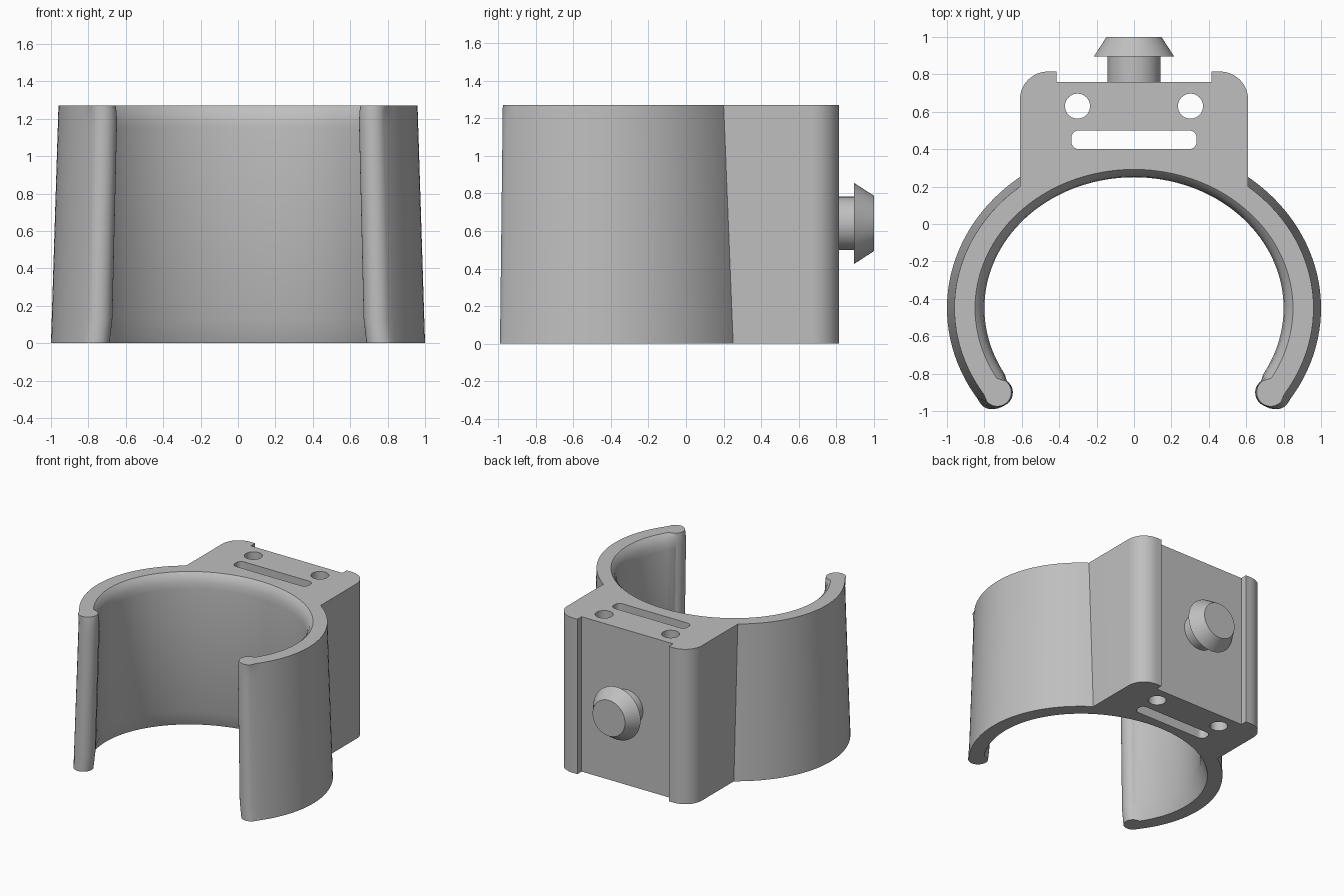
import bpy, bmesh
from math import sin, cos, pi, radians, sqrt

if "Cube" in bpy.data.objects:
    bpy.data.objects.remove(bpy.data.objects["Cube"], do_unlink=True)

HEIGHT = 1.27
CENTRE_Y = -0.45

grey = bpy.data.materials.new("plain grey")
grey.use_nodes = True
colour = (0.52, 0.52, 0.52, 1)
grey.diffuse_color = colour
grey.node_tree.nodes["Principled BSDF"].inputs["Base Color"].default_value = colour


def loft(name, levels):
    """Closed solid through outlines with equal point counts."""
    bm = bmesh.new()
    rings = [[bm.verts.new(p) for p in level] for level in levels]
    n = len(rings[0])
    for low, high in zip(rings, rings[1:]):
        for i in range(n):
            j = (i + 1) % n
            bm.faces.new((low[i], low[j], high[j], high[i]))
    bm.faces.new(rings[0][::-1])
    bm.faces.new(rings[-1])
    bmesh.ops.recalc_face_normals(bm, faces=bm.faces)
    mesh = bpy.data.meshes.new(name)
    bm.to_mesh(mesh)
    bm.free()
    mesh.materials.append(grey)
    obj = bpy.data.objects.new(name, mesh)
    bpy.context.collection.objects.link(obj)
    return obj


def prism(name, outline, low, high):
    return loft(name, [[(x, y, z) for x, y in outline] for z in (low, high)])


def arc(cx, cy, rx, ry, start, end, steps):
    angles = [start + (end - start) * i / steps for i in range(steps + 1)]
    return [(cx + rx * cos(a), cy + ry * sin(a)) for a in angles]


def activate(obj):
    bpy.ops.object.select_all(action='DESELECT')
    obj.select_set(True)
    bpy.context.view_layer.objects.active = obj


def combine(obj, other, operation):
    other.hide_render = True
    mod = obj.modifiers.new(operation.title(), 'BOOLEAN')
    mod.operation, mod.solver, mod.object = operation, 'EXACT', other
    activate(obj)
    bpy.ops.object.modifier_apply(modifier=mod.name)
    bpy.data.objects.remove(other, do_unlink=True)


def clip_level(z, inner_x, inner_y, lip_shift):
    """Open oval band with rounded lips at its two ends."""
    f = z / HEIGHT
    outer = arc(0, CENTRE_Y, 1 - 0.04 * f, 0.885 - 0.043 * f, -0.58, pi + 0.58, 88)
    inner = arc(0, CENTRE_Y, inner_x, inner_y, pi + 0.53, -0.53, 88)
    lip_x, lip_y = 0.75 - 0.03 * f + lip_shift, -0.915 + 0.015 * f
    lip = arc(lip_x, lip_y, 0.075, 0.075, radians(-235), radians(-42), 18)
    left_lip = [(-x, y) for x, y in reversed(lip)]
    return [(x, y, z) for x, y in outer + left_lip + inner + lip]


# Clip body: tapered, with a chamfered foot and a rounded top rim
body = loft("clip_body", [
    clip_level(0, 0.885, 0.775, 0.012),
    clip_level(0.13, 0.83, 0.727, 0),
    clip_level(1.15, 0.80, 0.70, 0),
    clip_level(1.20, 0.807, 0.705, 0.001),
    clip_level(1.245, 0.825, 0.72, 0.005),
    clip_level(HEIGHT, 0.85, 0.742, 0.011)])

# Mounting block: rounded rear corners, shallow recess, front buried in the band
half = [(0.61, CENTRE_Y + 0.82 * sqrt(1 - (0.61 / 0.93) ** 2))]
half += arc(0.46, 0.665, 0.15, 0.15, 0, pi / 2, 12)
half += [(0.415, 0.815), (0.415, 0.76)]
front = []
for i in range(1, 24):
    x = -0.61 + 1.22 * i / 24
    front.append((x, CENTRE_Y + 0.82 * sqrt(1 - (x / 0.93) ** 2)))
block = prism("mounting_block", half + [(-x, y) for x, y in reversed(half)] + front, 0, HEIGHT)
combine(body, block, 'UNION')

# Two round holes and a slot through the block
for side in (-1, 1):
    hole = prism("hole_cutter", arc(side * 0.302, 0.63, 0.067, 0.067, 0, 2 * pi, 40)[:-1], -0.2, 1.5)
    combine(body, hole, 'DIFFERENCE')
slot = []
for k, (sx, sy) in enumerate(((1, 1), (-1, 1), (-1, -1), (1, -1))):
    slot += arc(sx * 0.295, 0.45 + sy * 0.01, 0.04, 0.04, k * pi / 2, (k + 1) * pi / 2, 8)
combine(body, prism("slot_cutter", slot, -0.2, 1.5), 'DIFFERENCE')

# Rear plug: stem and flared head in one turned profile
profile = [(0.74, 0.142), (0.895, 0.142), (0.895, 0.215), (1.0, 0.147)]
plug = loft("rear_plug", [
    [(x, y, z) for x, z in arc(0, 0.64, r, r, 0, 2 * pi, 64)[:-1]] for y, r in profile])

for obj in (body, plug):
    activate(obj)
    bpy.ops.object.shade_smooth_by_angle(angle=radians(25))
